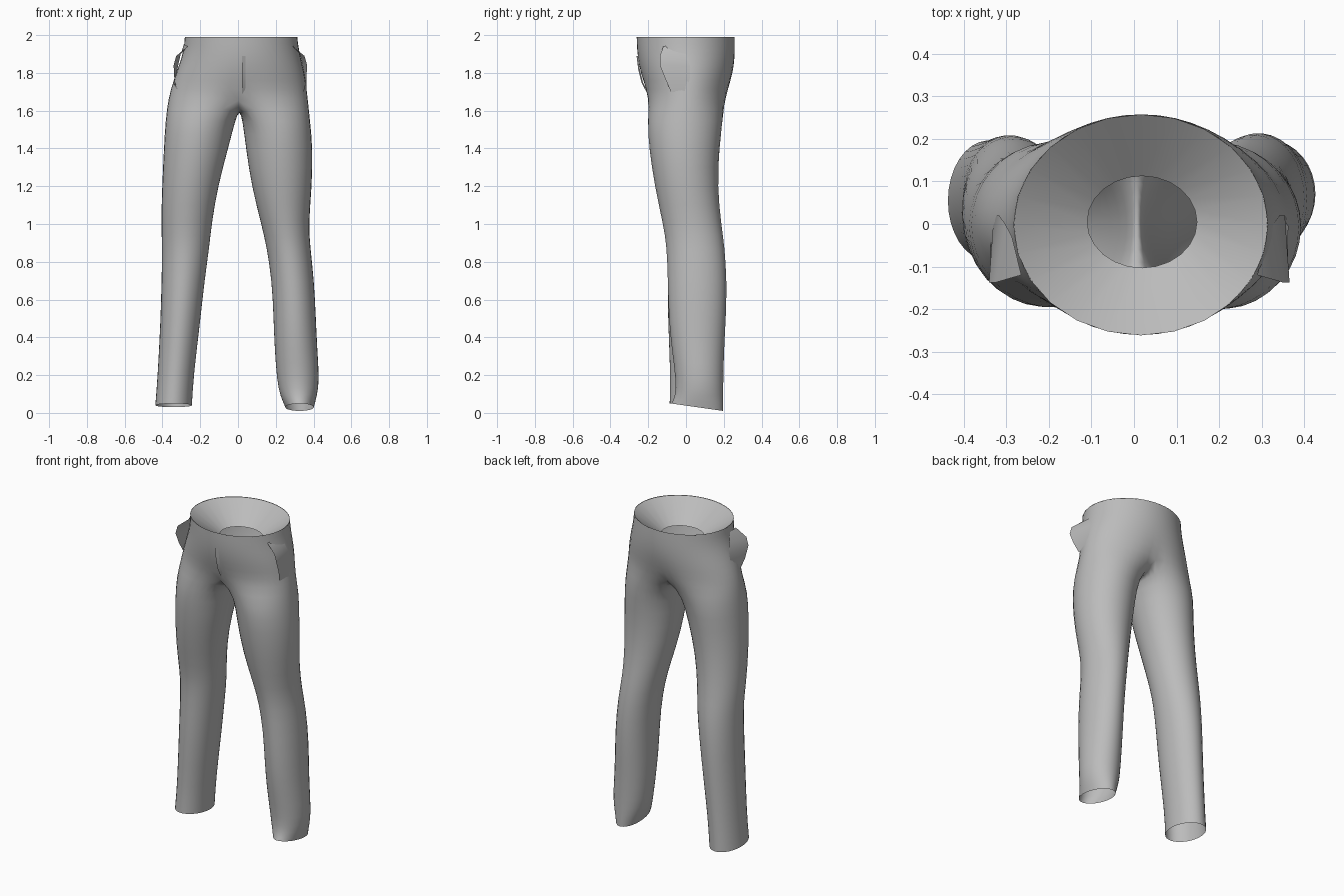
import bpy, bmesh
from math import sin, cos, pi, radians, exp

if "Cube" in bpy.data.objects:
    bpy.data.objects.remove(bpy.data.objects["Cube"])

cloth = bpy.data.materials.new("grey cloth")
cloth.use_nodes = True
grey = (0.5, 0.5, 0.5, 1)
cloth.diffuse_color = grey
cloth.node_tree.nodes["Principled BSDF"].inputs["Base Color"].default_value = grey

HALF = 12          # steps from front centre to back centre
INNER = 6          # steps along the crotch arc


def finish(name, bm, subdivide=0):
    bmesh.ops.recalc_face_normals(bm, faces=bm.faces)
    mesh = bpy.data.meshes.new(name)
    bm.to_mesh(mesh)
    bm.free()
    mesh.materials.append(cloth)
    obj = bpy.data.objects.new(name, mesh)
    bpy.context.collection.objects.link(obj)
    for p in mesh.polygons:
        p.use_smooth = True
    if subdivide:
        mod = obj.modifiers.new("smooth", "SUBSURF")
        mod.levels = mod.render_levels = subdivide
    return obj


def bridge(bm, a, b, closed=True):
    n = len(a)
    for i in range(n if closed else n - 1):
        j = (i + 1) % n
        bm.faces.new((a[i], a[j], b[j], b[i]))


def hip_ring(bm, z, xl, xr, yf, yb, dent=0):
    """Oval starting at the front centre, dented at the middle seam."""
    cx, cy, a, b = (xl + xr) / 2, (yf + yb) / 2, (xr - xl) / 2, (yb - yf) / 2
    ring = []
    for i in range(2 * HALF):
        t = pi * i / HALF
        x = a * sin(t)
        y = -b * cos(t) * (1 - dent * exp(-(x / 0.07) ** 2))
        ring.append(bm.verts.new((cx + x, cy + y, z)))
    return ring


def leg_ring(bm, side, z, xi, xo, yf, yb, tilt=0):
    """Oval whose inner arc continues the crotch and outer arc the hip."""
    cx, cy, a, b = (xi + xo) / 2, (yf + yb) / 2, abs(xo - xi) / 2, (yb - yf) / 2
    corner = radians(50)
    angles = [corner + (2 * pi - 2 * corner) * i / HALF for i in range(HALF + 1)]
    angles += [-corner + 2 * corner * i / INNER for i in range(1, INNER)]
    return [bm.verts.new((cx - side * a * cos(p), cy - b * sin(p), z + tilt * sin(p)))
            for p in angles]


# Rows: height, left edge, right edge, front, back, seam dent
hips = [(1.99, -.285, .317, -.264, .26), (1.92, -.29, .325, -.262, .262),
        (1.84, -.315, .346, -.252, .257), (1.76, -.345, .362, -.235, .245, .03),
        (1.67, -.372, .372, -.215, .228, .12)]

# Rows: height, inner edge, outer edge, front, back, hem tilt
legs = {
    1: [(1.55, .022, .385, -.21, .2), (1.4, .04, .4, -.2, .18),
        (1.2, .07, .395, -.17, .17), (1.0, .122, .376, -.125, .19),
        (.88, .15, .385, -.105, .208), (.7, .178, .405, -.1, .22),
        (.5, .187, .415, -.095, .215), (.35, .192, .421, -.08, .205),
        (.17, .205, .434, -.055, .2), (.09, .222, .42, -.06, .2),
        (.03, .25, .403, -.08, .2, .02)],
    -1: [(1.55, -.012, -.388, -.205, .2), (1.4, -.05, -.396, -.195, .18),
         (1.2, -.105, -.405, -.165, .17), (1.0, -.138, -.41, -.12, .185),
         (.88, -.15, -.404, -.1, .205), (.7, -.176, -.407, -.1, .215),
         (.5, -.197, -.412, -.1, .21), (.2, -.234, -.427, -.085, .2),
         (.04, -.243, -.44, -.09, .2, .01)],
}

# Trousers: hip section splitting into two legs
bm = bmesh.new()
rings = [hip_ring(bm, *row) for row in hips]
for upper, lower in zip(rings, rings[1:]):
    bridge(bm, upper, lower)
base = rings[-1]
front, back = base[0].co, base[HALF].co
arc = []
for i in range(1, INNER):
    f = i / INNER
    p = back.lerp(front, f)
    p.x, p.z = 0.008, p.z - 0.065 * sin(pi * f) ** 0.6
    arc.append(bm.verts.new(p))
for side, rows in legs.items():
    outer = [base[(side * i) % (2 * HALF)] for i in range(HALF + 1)]
    previous = outer + arc
    for row in rows:
        ring = leg_ring(bm, side, *row)
        bridge(bm, previous, ring)
        previous = ring
finish("trousers", bm, 1)

# Inner lining: funnel from the waist to an oval opening
bm = bmesh.new()
rim = hip_ring(bm, 1.988, -.284, .316, -.262, .258)
hole = hip_ring(bm, 1.87, -.11, .148, -.103, .113)
bridge(bm, rim, hole)
finish("waist_lining", bm)

# Slightly open pockets on both hips
for name, side, shift in (("left", 1, 0), ("right", -1, .025)):
    bm = bmesh.new()
    lip = [(.29, -.12, 1.94), (.352, -.138, 1.89), (.366, -.138, 1.84),
           (.362, -.11, 1.77), (.345, -.08, 1.7)]
    seat = [(.312, -.03, 1.95), (.328, 0, 1.9), (.342, .02, 1.84),
            (.355, .02, 1.77), (.363, 0, 1.7)]
    a, b = ([bm.verts.new((side * (x - shift), y, z)) for x, y, z in edge]
            for edge in (lip, seat))
    bridge(bm, a, b, closed=False)
    finish(name + "_pocket", bm)

# Fly seam: narrow fold down the front
bm = bmesh.new()
seam = [(1.89, -.262), (1.82, -.253), (1.75, -.236), (1.69, -.205)]
a, b = ([bm.verts.new((x, y + dy, z)) for z, y in seam]
        for x, dy in ((.022, 0), (.04, .008)))
bridge(bm, a, b, closed=False)
finish("fly_seam", bm)
